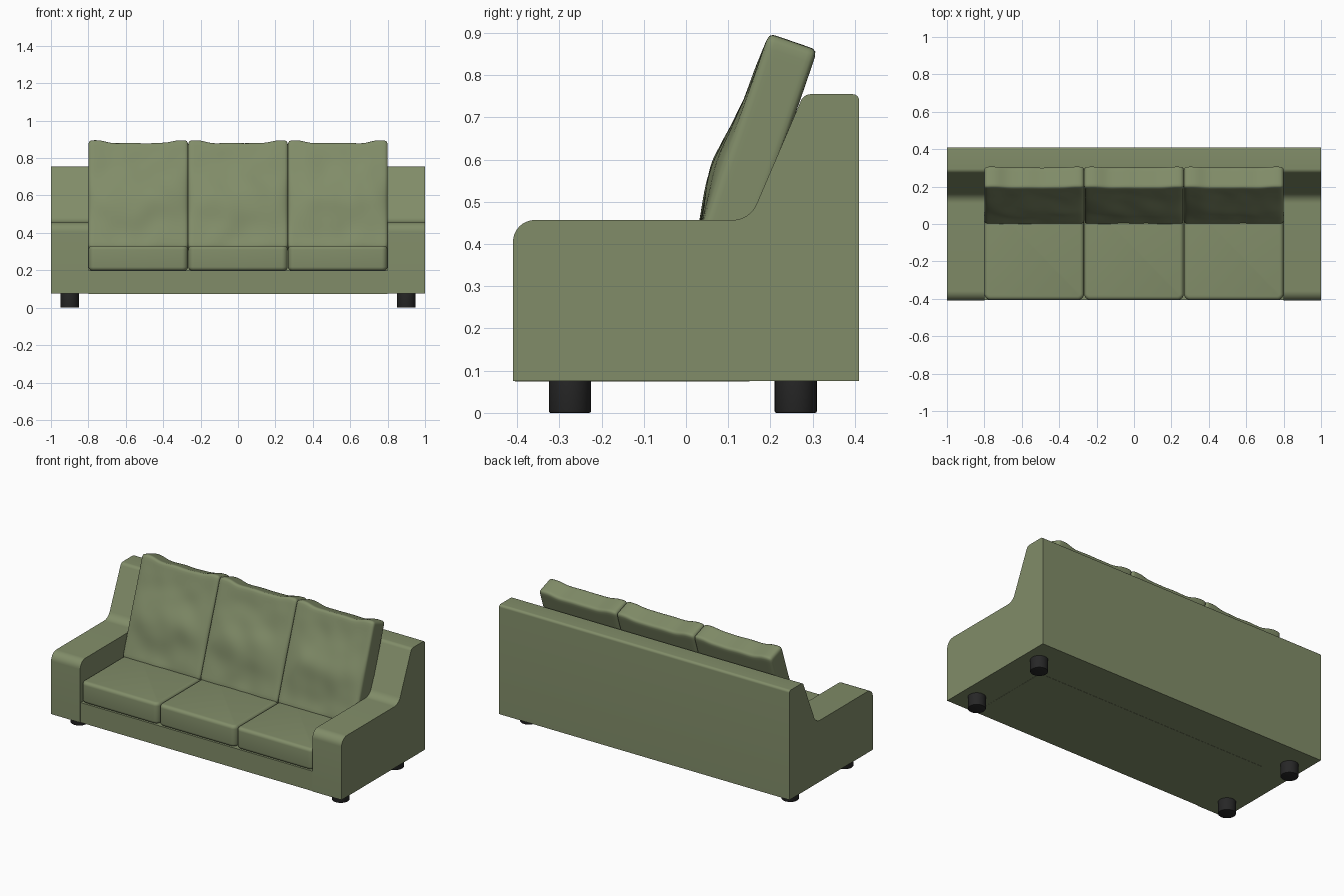
import bpy, bmesh, math
from mathutils import Vector, Matrix, noise

if "Cube" in bpy.data.objects:
    bpy.data.objects.remove(bpy.data.objects["Cube"])


def material(name, rgb):
    m = bpy.data.materials.new(name)
    m.diffuse_color = (*rgb, 1)
    m.use_nodes = True
    m.node_tree.nodes["Principled BSDF"].inputs["Base Color"].default_value = m.diffuse_color
    return m


FABRIC = material("olive_fabric", (0.22, 0.265, 0.14))
BLACK = material("black_leg", (0.02, 0.02, 0.02))


def finish(name, bm, mat, angle=35):
    bmesh.ops.recalc_face_normals(bm, faces=bm.faces)
    me = bpy.data.meshes.new(name)
    bm.to_mesh(me)
    bm.free()
    ob = bpy.data.objects.new(name, me)
    bpy.context.collection.objects.link(ob)
    me.materials.append(mat)
    bpy.ops.object.select_all(action='DESELECT')
    ob.select_set(True)
    bpy.context.view_layer.objects.active = ob
    bpy.ops.object.shade_smooth_by_angle(angle=math.radians(angle))
    return ob


def rounded(points, steps=8):
    """Fillet each (y, z, radius) corner of a polygon."""
    out = []
    for i, (y, z, r) in enumerate(points):
        p = Vector((y, z))
        if r == 0:
            out.append(p)
            continue
        a = (Vector(points[i - 1][:2]) - p).normalized()
        b = (Vector(points[(i + 1) % len(points)][:2]) - p).normalized()
        half = a.angle(b) / 2
        c = p + (a + b).normalized() * r / math.sin(half)
        s = p + a * r / math.tan(half) - c
        e = p + b * r / math.tan(half) - c
        turn = s.angle_signed(e)
        for k in range(steps + 1):
            t = -turn * k / steps
            out.append(c + Vector((s.x * math.cos(t) - s.y * math.sin(t),
                                   s.x * math.sin(t) + s.y * math.cos(t))))
    return out


def prism(name, points, x0, x1):
    bm = bmesh.new()
    face = bm.faces.new([bm.verts.new((x0, p.x, p.y)) for p in rounded(points)])
    ext = bmesh.ops.extrude_face_region(bm, geom=[face])
    verts = [g for g in ext["geom"] if isinstance(g, bmesh.types.BMVert)]
    bmesh.ops.translate(bm, verts=verts, vec=(x1 - x0, 0, 0))
    return finish(name, bm, FABRIC)


def box(lo, hi):
    bm = bmesh.new()
    bmesh.ops.create_cube(bm, size=1)
    for v in bm.verts:
        v.co = Vector([lo[i] + (v.co[i] + 0.5) * (hi[i] - lo[i]) for i in range(3)])
    return bm


# Arms and sloped back share the same upper profile
BACK_TOP = [(0.279, 0.755, 0.025), (0.41, 0.755, 0.015), (0.41, 0.075, 0)]
ARM = [(-0.41, 0.075, 0), (-0.41, 0.457, 0.052), (0.151, 0.457, 0.062)] + BACK_TOP
prism("left_arm", ARM, -1.0, -0.8)
prism("right_arm", ARM, 0.8, 1.0)
prism("backrest", [(0.04, 0.075, 0), (0.04, 0.2, 0)] + BACK_TOP, -0.8, 0.8)

# Base rail under the seat
finish("base", box((-0.8, -0.405, 0.074), (0.8, 0.15, 0.198)), FABRIC)


# Seat cushions
W = 1.6 / 3
for i in range(3):
    xc = (i - 1) * W
    bm = box((xc - W / 2 + 0.001, -0.406, 0.198), (xc + W / 2 - 0.001, 0.13, 0.331))
    upright = [e for e in bm.edges if abs(e.verts[0].co.z - e.verts[1].co.z) > 0.1]
    bmesh.ops.bevel(bm, geom=upright, offset=0.032, segments=6, profile=0.5, affect='EDGES')
    rims = [e for e in bm.edges if abs(e.verts[0].co.z - e.verts[1].co.z) < 0.01]
    bmesh.ops.bevel(bm, geom=rims, offset=0.02, segments=5, profile=0.5, affect='EDGES')
    finish(f"seat_cushion_{i + 1}", bm, FABRIC, 40)


# Leaning back cushions: gridded box, padded and crumpled, then subdivided
TH, TALL = 0.122, 0.602
for i in range(3):
    bm = box((-W / 2, 0, -0.01), (W / 2, TH, TALL))
    for axis, a, b, n in ((0, -W / 2, W / 2, 16), (1, 0, TH, 6), (2, -0.01, TALL, 18)):
        no = Vector([float(k == axis) for k in range(3)])
        for k in range(1, n):
            bmesh.ops.bisect_plane(bm, geom=bm.verts[:] + bm.edges[:] + bm.faces[:],
                                   plane_co=no * (a + (b - a) * k / n), plane_no=no)
    for v in bm.verts:
        x, y, z = v.co
        u = 2 * x / W
        inner = max(0, 1 - u ** 4)
        front = 1 - y / TH
        lump = noise.noise(Vector((x * 9 + i * 7, z * 9, 2.0)))
        bulge = 0.026 * math.exp(-((z - 0.26) / 0.11) ** 2)
        edge = inner * max(0, min(1, (TALL - z) / 0.1))
        v.co.y -= front * edge * (bulge + 0.009 * lump)
        # sagging top edge
        sag = max(0, min(1, (0.78 - abs(u)) / 0.25))
        sag = sag * sag * (3 - 2 * sag)
        ripple = 0.004 * noise.noise(Vector((x * 12 + i * 5, 0, 0))) * inner
        v.co.z -= max(0, (z - 0.4) / 0.2) * (0.016 * sag + ripple)
    ob = finish(f"back_cushion_{i + 1}", bm, FABRIC, 180)
    ob.location = ((i - 1) * W, 0, 0.33)
    ob.rotation_euler.x = -math.radians(19)
    ob.modifiers.new("soften", 'SUBSURF').levels = 1
    ob.modifiers["soften"].render_levels = 1

# Round feet
for sx in (-1, 1):
    for label, y in (("front", -0.275), ("back", 0.26)):
        bm = bmesh.new()
        bmesh.ops.create_cone(bm, cap_ends=True, segments=32, radius1=0.05, radius2=0.05,
                              depth=0.08, matrix=Matrix.Translation((sx * 0.9, y, 0.04)))
        rim = [e for e in bm.edges if all(v.co.z < 0.001 for v in e.verts)]
        bmesh.ops.bevel(bm, geom=rim, offset=0.004, segments=2, profile=0.5, affect='EDGES')
        finish(f"{label}_{'left' if sx < 0 else 'right'}_leg", bm, BLACK)
